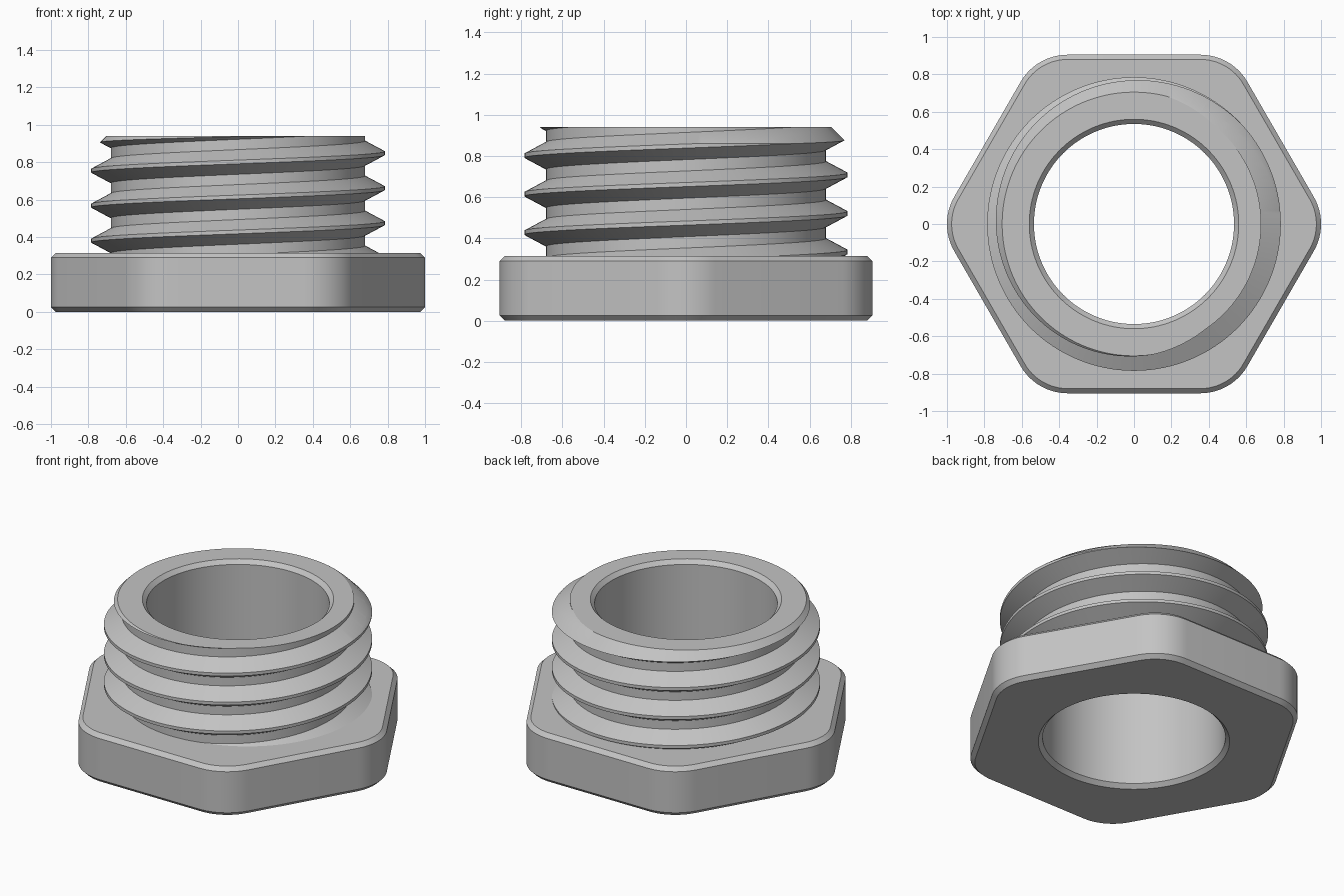
import bpy, bmesh
from math import cos, sin, pi, radians

cube = bpy.data.objects.get("Cube")
if cube:
    bpy.data.objects.remove(cube, do_unlink=True)

SEG = 128
HEAD_H, TOP = 0.315, 0.94
BORE, EDGE = 0.535, 0.025          # bore radius and chamfer size
ROOT, CREST = 0.68, 0.785          # thread radii
PITCH = 0.187
CREST_Z = 0.848                    # crest height on the +x side
APOTHEM, ROUND = 0.905, 0.29       # hexagon size and corner radius


def solid(name, columns, caps=True, weld=False):
    """Skin a list of point columns (bottom to top) into a closed solid."""
    bm = bmesh.new()
    grid = [[bm.verts.new(p) for p in col] for col in columns]
    pairs = list(zip(grid, grid[1:]))
    if not weld:
        pairs.append((grid[-1], grid[0]))
    for a, b in pairs:
        for i in range(len(a) - 1):
            bm.faces.new((a[i], b[i], b[i + 1], a[i + 1]))
    if caps:
        ring = grid[:-1] if weld else grid
        bm.faces.new([c[0] for c in reversed(ring)])
        bm.faces.new([c[-1] for c in ring])
    if weld:
        bmesh.ops.remove_doubles(bm, verts=bm.verts, dist=1e-5)
    bmesh.ops.recalc_face_normals(bm, faces=bm.faces)
    mesh = bpy.data.meshes.new(name)
    bm.to_mesh(mesh)
    bm.free()
    obj = bpy.data.objects.new(name, mesh)
    bpy.context.collection.objects.link(obj)
    return obj


def lathe(name, profile):
    angles = [2 * pi * i / SEG for i in range(SEG)]
    return solid(name, [[(r * cos(a), r * sin(a), z) for r, z in profile]
                        for a in angles])


def combine(obj, other, operation):
    """Apply a boolean and discard the helper."""
    mod = obj.modifiers.new("cut", 'BOOLEAN')
    mod.object, mod.operation, mod.solver = other, operation, 'EXACT'
    graph = bpy.context.evaluated_depsgraph_get()
    mesh = bpy.data.meshes.new_from_object(obj.evaluated_get(graph))
    obj.modifiers.clear()
    obj.data = mesh
    bpy.data.objects.remove(other, do_unlink=True)


# Hexagonal head with rounded corners and chamfered rims
def hex_columns():
    centre = (APOTHEM - ROUND) / cos(pi / 6)
    cols = []
    for k in range(6):
        for j in range(13):
            mid = k * pi / 3
            a = mid + radians(-30 + 5 * j)
            cols.append([(centre * cos(mid) + r * cos(a),
                          centre * sin(mid) + r * sin(a), z)
                         for r, z in ((ROUND - EDGE, 0), (ROUND, EDGE),
                                      (ROUND, HEAD_H - EDGE),
                                      (ROUND - EDGE, HEAD_H))])
    return cols


# Helical thread, one turn of clamped profile columns
FLAT, FLANK = 0.01, 0.056
KNOTS = ((-FLAT - FLANK, ROOT), (-FLAT, CREST), (FLAT, CREST), (FLAT + FLANK, ROOT))


def thread_column(angle, low=0.2, high=1.1):
    rise = CREST_Z + PITCH * angle / (2 * pi)
    pts = [(rise + n * PITCH + dz, r) for n in range(-6, 4) for dz, r in KNOTS]

    def radius(z):
        for (z0, r0), (z1, r1) in zip(pts, pts[1:]):
            if z0 <= z <= z1:
                return r0 + (r1 - r0) * (z - z0) / (z1 - z0)
        return ROOT

    col = []
    for z, r in pts:
        if not low < z < high:
            z = min(max(z, low), high)
            r = radius(z)
        col.append((r * cos(angle), r * sin(angle), z))
    return col


stem = solid("threaded_stem",
             [thread_column(2 * pi * i / SEG) for i in range(SEG + 1)], weld=True)

# Trim the stem to length with a sloped lead-in at the top
envelope = lathe("stem_envelope", [(0.9, 0.25), (0.9, TOP - 0.195), (0.705, TOP)])
combine(stem, envelope, 'INTERSECT')

# Join the head and drill the chamfered bore
body = solid("threaded_hex_bushing", hex_columns())
combine(body, stem, 'UNION')
bore = lathe("bore_cutter", [
    (BORE + 2 * EDGE, -EDGE), (BORE, EDGE),
    (BORE, TOP - EDGE), (BORE + 2 * EDGE, TOP + EDGE)])
combine(body, bore, 'DIFFERENCE')

# Plain grey finish
grey = bpy.data.materials.new("plain_grey")
grey.use_nodes = True
colour = (0.55, 0.55, 0.55, 1)
grey.diffuse_color = colour
grey.node_tree.nodes["Principled BSDF"].inputs["Base Color"].default_value = colour
body.data.materials.clear()
body.data.materials.append(grey)
for face in body.data.polygons:
    face.material_index = 0

bpy.ops.object.select_all(action='DESELECT')
body.select_set(True)
bpy.context.view_layer.objects.active = body
bpy.ops.object.shade_smooth_by_angle(angle=radians(25))
